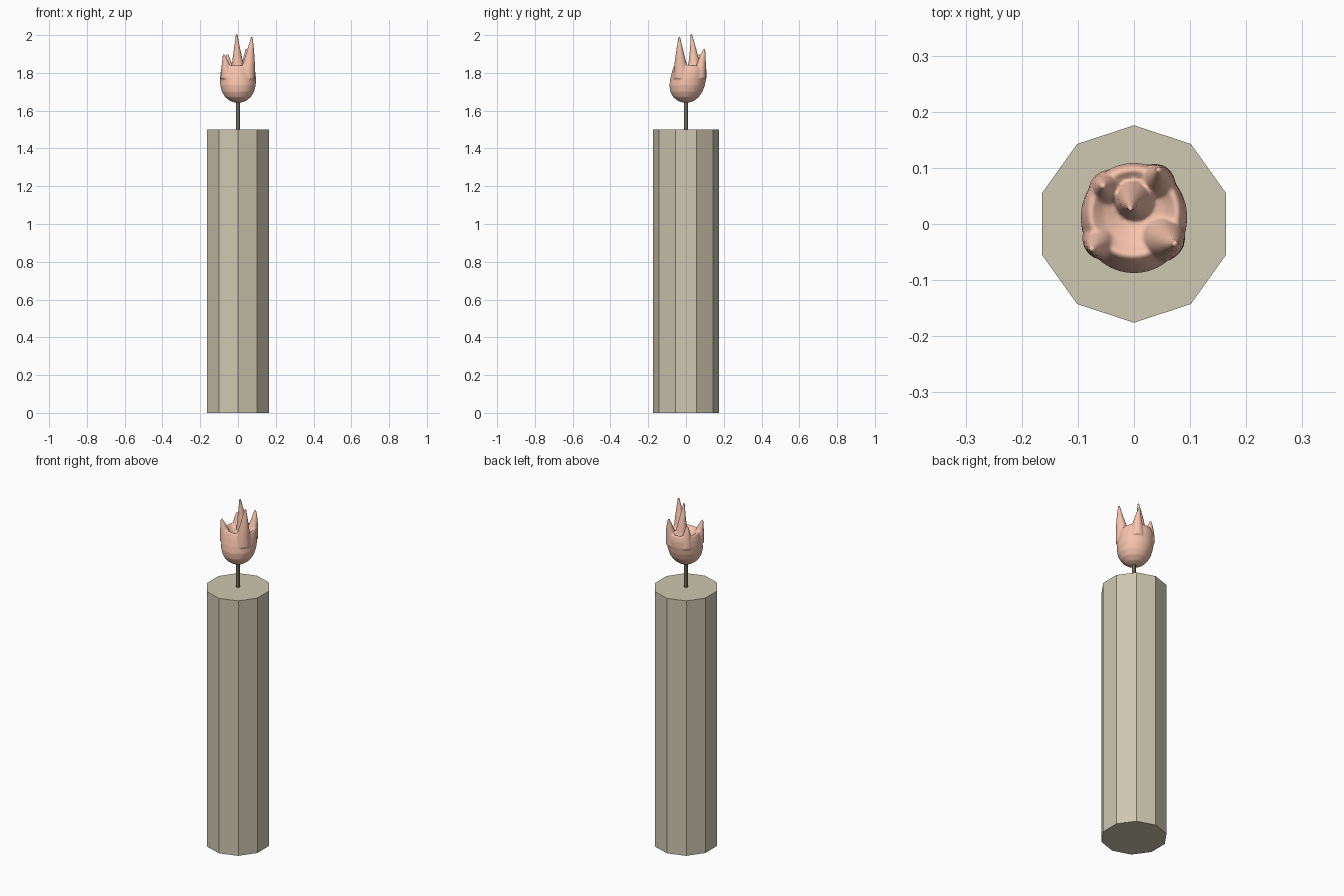
import bpy, bmesh, math
from mathutils import Vector

if "Cube" in bpy.data.objects:
    bpy.data.objects.remove(bpy.data.objects["Cube"])


def material(name, rgb):
    m = bpy.data.materials.new(name)
    m.diffuse_color = (*rgb, 1)
    m.use_nodes = True
    m.node_tree.nodes["Principled BSDF"].inputs["Base Color"].default_value = m.diffuse_color
    return m


def make(name, bm, mat, smooth=False):
    bmesh.ops.recalc_face_normals(bm, faces=bm.faces)
    for f in bm.faces:
        f.smooth = smooth
    me = bpy.data.meshes.new(name)
    bm.to_mesh(me)
    bm.free()
    me.materials.append(mat)
    ob = bpy.data.objects.new(name, me)
    bpy.context.collection.objects.link(ob)
    return ob


def loft(bm, rings, sides, phase=0.0):
    """Closed skin through horizontal rings given as (x, y, z, radius)."""
    loops = []
    for x, y, z, r in rings:
        angles = [phase + 2 * math.pi * i / sides for i in range(sides)]
        loops.append([bm.verts.new((x + r * math.cos(a), y + r * math.sin(a), z))
                      for a in angles])
    for a, b in zip(loops, loops[1:]):
        for i in range(sides):
            j = (i + 1) % sides
            bm.faces.new((a[i], a[j], b[j], b[i]))
    bm.faces.new(loops[0][::-1])
    bm.faces.new(loops[-1])


wax = material("wax", (0.62, 0.57, 0.44))
char = material("char", (0.29, 0.28, 0.22))
fire = material("fire", (0.93, 0.55, 0.42))

# Ten-sided candle with a corner facing front and back
bm = bmesh.new()
loft(bm, [(0, 0, 0, 0.176), (0, 0, 1.5, 0.176)], 10, math.pi / 2)
bmesh.ops.scale(bm, vec=(0.982, 1, 1), verts=bm.verts)
make("candle", bm, wax)

# Wick
bm = bmesh.new()
loft(bm, [(0, 0, 1.49, 0.01), (0, 0, 1.68, 0.01)], 8)
make("wick", bm, char)

# Flame: rounded bowl with a dished top
bm = bmesh.new()
loft(bm, [(0, 0, 1.643, 0.018), (0, 0, 1.652, 0.043), (0, 0, 1.672, 0.068),
          (0, 0.002, 1.70, 0.085), (0, 0.006, 1.735, 0.094),
          (0, 0.013, 1.775, 0.095), (0, 0.018, 1.81, 0.091),
          (0, 0.02, 1.838, 0.083), (0, 0.02, 1.842, 0.075),
          (0, 0.02, 1.825, 0.055), (0, 0.02, 1.81, 0.02)], 40)

# Flame tongues: base point, bend point, tip, base radius
tongues = [
    ((0.045, -0.022, 1.77), (0.064, -0.032, 1.90), (0.073, -0.035, 1.992), 0.047),
    ((0.005, 0.045, 1.77), (-0.004, 0.040, 1.90), (-0.006, 0.027, 2.006), 0.045),
    ((-0.053, -0.025, 1.77), (-0.066, -0.037, 1.85), (-0.076, -0.045, 1.90), 0.040),
    ((0.035, 0.068, 1.77), (0.045, 0.085, 1.87), (0.043, 0.098, 1.928), 0.040),
    ((-0.042, 0.058, 1.77), (-0.052, 0.066, 1.85), (-0.055, 0.068, 1.90), 0.040),
]
for base, bend, tip, radius in tongues:
    p0, p1, p2 = Vector(base), Vector(bend), Vector(tip)
    rings = []
    for i in range(11):
        t = i / 10
        p = p0 * (1 - t) * (1 - 2 * t) + p1 * 4 * t * (1 - t) + p2 * t * (2 * t - 1)
        rings.append((p.x, p.y, p.z, 0.005 + (radius - 0.005) * (1 - t) ** 1.25))
    loft(bm, rings, 16)
flame = make("flame", bm, fire, True)

# Melt the bowl and tongues into one skin
mod = flame.modifiers.new("fuse", 'REMESH')
mod.mode = 'VOXEL'
mod.voxel_size = 0.004
mod.use_smooth_shade = True
mod = flame.modifiers.new("soften", 'SMOOTH')
mod.factor = 0.5
mod.iterations = 5
